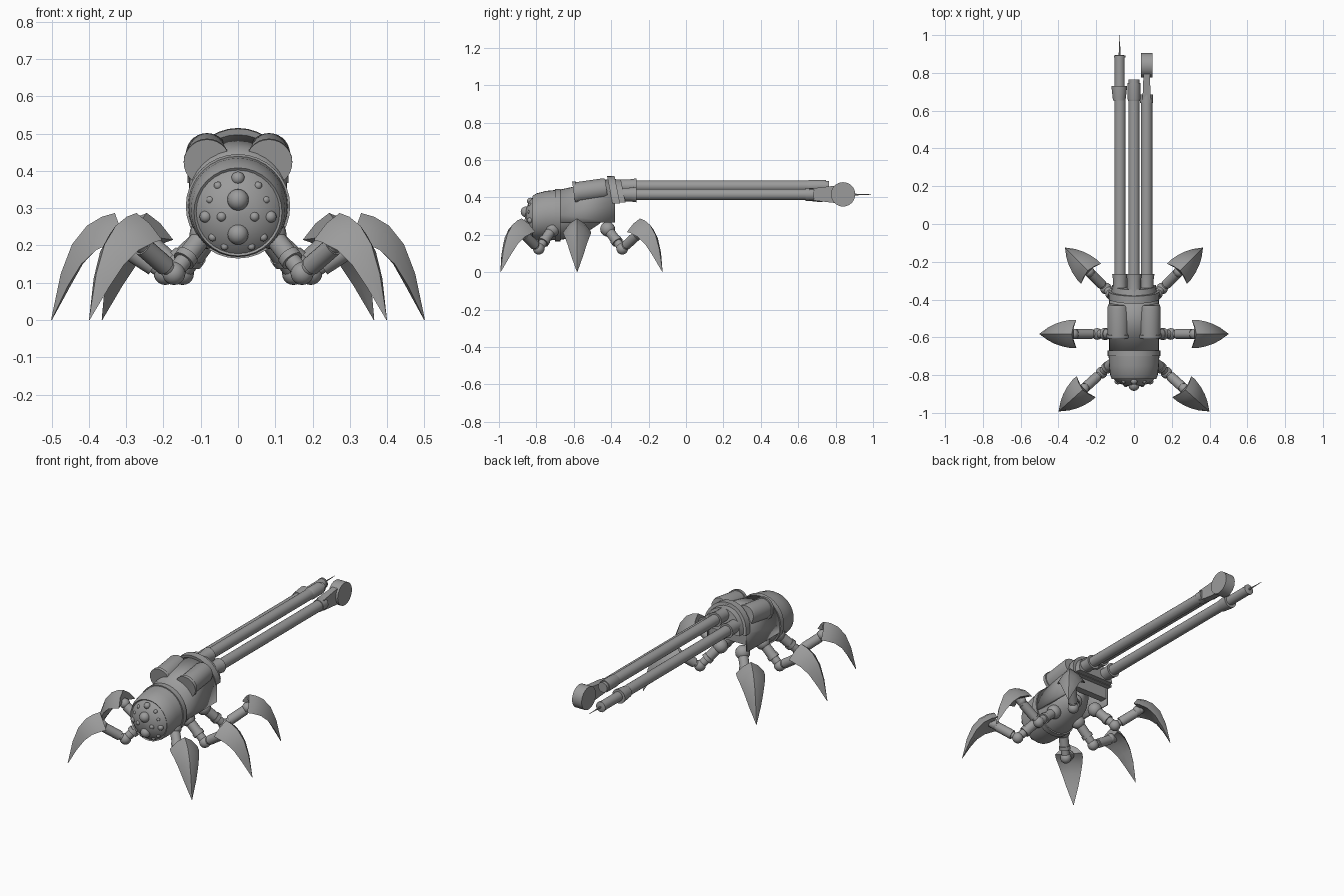
import bpy, bmesh, math
from mathutils import Vector

if "Cube" in bpy.data.objects:
    bpy.data.objects.remove(bpy.data.objects["Cube"], do_unlink=True)

GREY = (0.33, 0.33, 0.33, 1)
grey = bpy.data.materials.new("plain grey")
grey.use_nodes = True
grey.diffuse_color = GREY
grey.node_tree.nodes["Principled BSDF"].inputs["Base Color"].default_value = GREY


def finish(name, bm, angle=35):
    bmesh.ops.recalc_face_normals(bm, faces=bm.faces)
    mesh = bpy.data.meshes.new(name)
    bm.to_mesh(mesh)
    bm.free()
    mesh.materials.append(grey)
    obj = bpy.data.objects.new(name, mesh)
    bpy.context.collection.objects.link(obj)
    bpy.ops.object.select_all(action="DESELECT")
    obj.select_set(True)
    bpy.context.view_layer.objects.active = obj
    bpy.ops.object.shade_smooth_by_angle(angle=math.radians(angle))
    return obj


def loft(name, rings, closed=True, caps=True, angle=35):
    """Skin a row of equally long point rings."""
    bm = bmesh.new()
    rows = [[bm.verts.new(p) for p in ring] for ring in rings]
    count = len(rows[0])
    for a, b in zip(rows, rows[1:]):
        for i in range(count if closed else count - 1):
            j = (i + 1) % count
            bm.faces.new((a[i], a[j], b[j], b[i]))
    if caps:
        bm.faces.new(rows[0])
        bm.faces.new(rows[-1])
    return finish(name, bm, angle)


def circle(center, axis, radius, sides):
    axis = Vector(axis).normalized()
    u = axis.cross((0, 0, 1) if abs(axis.z) < 0.9 else (1, 0, 0)).normalized()
    v = axis.cross(u)
    turns = [math.tau * i / sides for i in range(sides)]
    return [Vector(center) + radius * (u * math.cos(t) + v * math.sin(t)) for t in turns]


def rod(name, start, end, profile=((0, 1), (1, 1)), radius=1, sides=20):
    """Round rod; profile holds (fraction along, radius factor) pairs."""
    a, b = Vector(start), Vector(end)
    return loft(name, [circle(a.lerp(b, t), b - a, r * radius, sides) for t, r in profile])


def ball(name, center, radius):
    bm = bmesh.new()
    bmesh.ops.create_uvsphere(bm, u_segments=16, v_segments=10, radius=radius)
    bmesh.ops.translate(bm, verts=bm.verts, vec=center)
    return finish(name, bm, 60)


def arch(y, top, bottom, radius, lean=0.0):
    """Half round over straight sides, leaning back with height."""
    spring = top - radius
    pts = [(-radius, bottom)]
    for i in range(17):
        t = math.pi * (1 - i / 16)
        pts.append((radius * math.cos(t), spring + radius * math.sin(t)))
    pts.append((radius, bottom))
    return [Vector((x, y - lean * (z - spring), z)) for x, z in pts]


# Head with raised collar and egg-shaped rear: (y, centre height, radius)
HEAD = [(-.862, .29, .002), (-.855, .29, .05), (-.838, .29, .09), (-.815, .29, .112),
        (-.82, .29, .118), (-.80, .295, .126), (-.75, .302, .132), (-.70, .305, .134),
        (-.70, .305, .14), (-.67, .305, .14), (-.67, .305, .132), (-.60, .31, .125),
        (-.52, .32, .10), (-.46, .32, .06), (-.43, .32, .002)]
loft("head", [circle((0, y, z), (0, 1, 0), r, 32) for y, z, r in HEAD])

# Eyes scattered over the face: (x, height, radius), paired unless central
EYES = [(0, .322, .029), (0, .23, .028), (0, .38, .018), (.087, .277, .016),
        (.054, .36, .011), (.044, .277, .013), (.075, .322, .01),
        (.036, .197, .010), (.068, .222, .011)]
for x, z, r in EYES:
    d = math.hypot(x, z - .29)
    y = -.858 + 3.2 * d * d
    for side in ((1, -1) if x else (1,)):
        ball("eye", (side * x, y, z), r)

# Arched body shell, open underneath, with a leaning rear collar
shell = loft("body_shell", [arch(-.68, .44, .265, .132), arch(-.38, .505, .265, .132)],
             closed=False, caps=False)
wall = shell.modifiers.new("wall", "SOLIDIFY")
wall.thickness = .014
wall.offset = -1 if shell.data.polygons[8].normal.z > 0 else 1
loft("rear_collar", [arch(-.395, .513, .368, .134, .2), arch(-.355, .515, .368, .136, .2)])
loft("rear_plate", [arch(-.355, .497, .372, .12, .2), arch(-.325, .495, .372, .116, .2)])
loft("rear_bulkhead", [arch(-.42, .48, .30, .12), arch(-.38, .49, .30, .12)])

# Side drums lying on the shell, each with a front rim
for side, word in ((1, "left"), (-1, "right")):
    x = side * .083
    rod(word + "_drum", (x, -.60, .422), (x, -.425, .447),
        ((0, 1.08), (.1, 1.08), (.1, .98), (.92, .98), (1, .9)), .058, 28)

# Three long barrels with root sleeves
BARRELS = {"left": (.067, .415, .66), "centre": (0, .46, .68), "right": (-.074, .415, .70)}
for word, (x, z, end) in BARRELS.items():
    rod(word + "_barrel", (x, -.36, z), (x, end, z), radius=.03)
    rod(word + "_sleeve", (x, -.36, z), (x, -.265, z), ((0, 1), (.6, 1), (1, 1.15)), .036)
rod("centre_muzzle", (0, .65, .46), (0, .765, .46),
    ((0, 1), (.1, 1.12), (.85, 1.12), (.85, .95), (1, .95)), .03)

# Right barrel: flared holder, injector tube and needle
rod("needle_holder", (-.078, .655, .415), (-.078, .73, .415),
    ((0, .85), (.2, .9), (.9, 1.05), (1, 1.05)), .039)
rod("needle_tube", (-.076, .70, .415), (-.076, .895, .415),
    ((0, 1), (.93, 1), (.93, 1.1), (.98, 1.1), (1, .7)), .027)
rod("needle", (-.076, .88, .415), (-.076, 1, .415), ((0, 1), (.3, .6), (1, .1)), .007, 10)

# Left barrel: collar, flat widening neck and disc saw
rod("saw_collar", (.067, .64, .415), (.067, .685, .415), radius=.034)
neck = []
for y, half, tall in ((.66, .022, .03), (.76, .018, .042), (.83, .018, .05)):
    neck.append([(.067 + sx * half, y, .416 + sz * tall)
                 for sx, sz in ((-1, -1), (1, -1), (1, 1), (-1, 1))])
loft("saw_neck", neck)
rod("saw_disc", (.037, .84, .416), (.098, .84, .416), radius=.065, sides=32)

# Claw stations: ridge, flank and inner (reach, height), and half width
CLAW = [((.33, .287), (.305, .215), (.33, .225), .075),
        ((.365, .277), (.335, .208), (.345, .218), .075),
        ((.405, .253), (.38, .188), (.38, .193), .066),
        ((.445, .203), (.42, .15), (.415, .152), .052),
        ((.475, .125), (.457, .09), (.45, .09), .033),
        ((.501, .002), (.5, 0), (.499, 0), .001)]


def leg(word, pivot, heading, side):
    """One jointed leg, described by reach from a pivot along a heading."""
    c, s = math.cos(math.radians(heading)), math.sin(math.radians(heading))

    def at(reach, height, across=0.0):
        return Vector((side * (pivot[0] + reach * c - across * s),
                       pivot[1] + reach * s + across * c, height))

    hip, knee, ankle = at(.07, .245), at(.195, .125), at(.345, .222)
    ball(word + "_hip", at(.085, .23), .04)
    rod(word + "_upper_leg", hip, knee,
        ((0, 1), (.6, 1), (.6, 1.15), (.72, 1.15), (.72, .85), (1, .85)), .027, 16)
    ball(word + "_knee", knee, .031)
    rod(word + "_lower_leg", knee, ankle,
        ((0, .8), (.2, .8), (.2, 1.1), (.75, 1.1), (.75, .9), (1, .9)), .024, 16)
    ball(word + "_ankle", at(.32, .212), .028)
    rings = []
    for ridge, flank, inner, w in CLAW:
        low = Vector(flank)
        mid = low.lerp(Vector(ridge), .62)
        rings.append([at(*low, -w), at(*mid, -w * .55), at(*ridge), at(*mid, w * .55),
                      at(*low, w), at(*inner)])
    loft(word + "_claw", rings, angle=28)


# Six legs, mirrored left and right
for side, word in ((1, "left"), (-1, "right")):
    leg(word + "_front", (.027, -.657), -42, side)
    leg(word + "_middle", (0, -.582), 0, side)
    leg(word + "_rear", (.011, -.479), 45, side)
